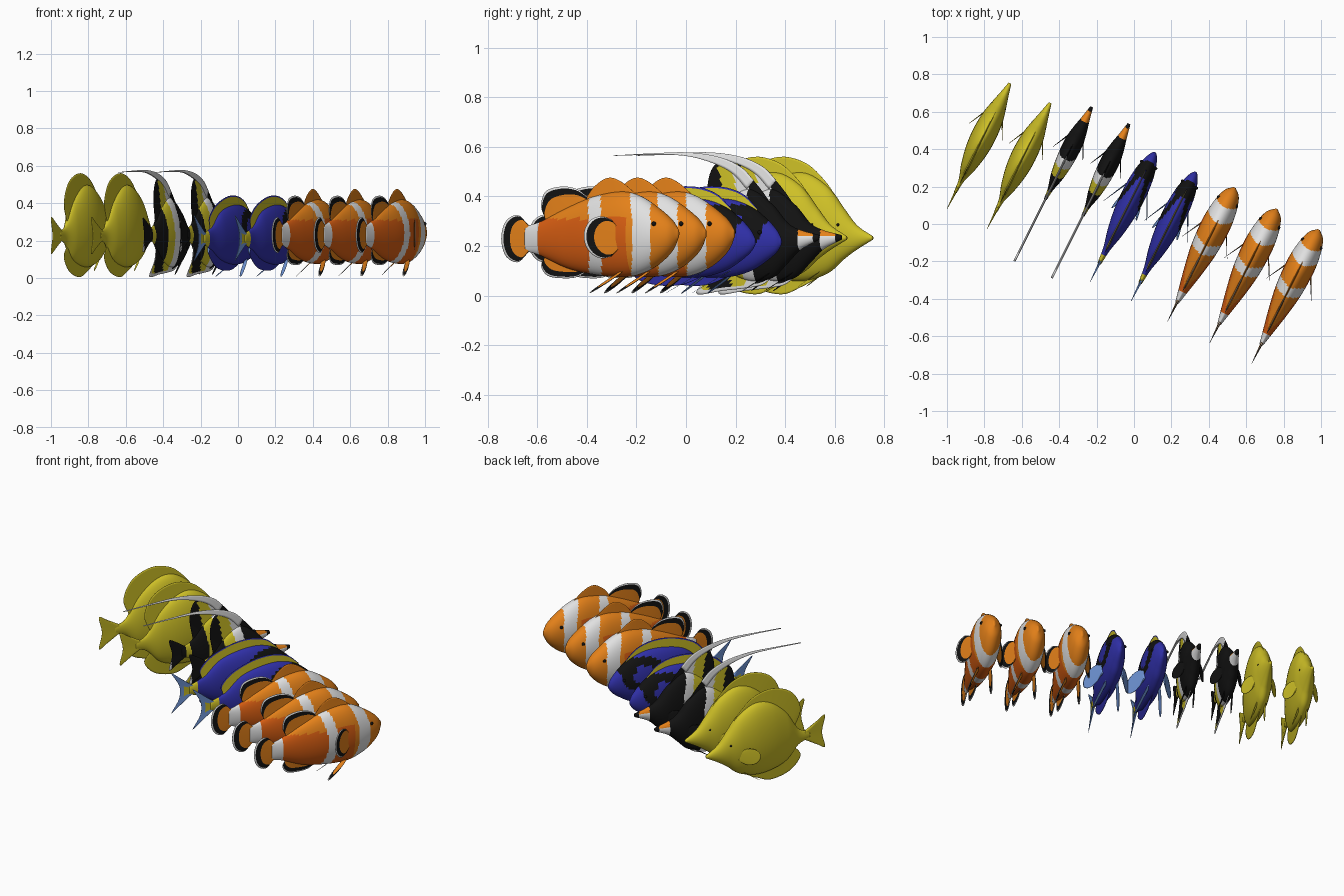
import bpy, bmesh, math
from mathutils import Vector, Matrix

cube = bpy.data.objects.get("Cube")
if cube:
    bpy.data.objects.remove(cube, do_unlink=True)

PALETTE = {
    "yellow": (0.62, 0.53, 0.02),
    "orange": (0.78, 0.22, 0.01),
    "deep_orange": (0.68, 0.11, 0.006),
    "blue": (0.03, 0.03, 0.40),
    "light_blue": (0.17, 0.32, 0.72),
    "white": (0.75, 0.75, 0.75),
    "black": (0.006, 0.006, 0.006),
}
MATERIALS = {}
for name, rgb in PALETTE.items():
    mat = bpy.data.materials.new(name)
    mat.use_nodes = True
    mat.diffuse_color = (*rgb, 1)
    mat.node_tree.nodes["Principled BSDF"].inputs["Base Color"].default_value = (*rgb, 1)
    MATERIALS[name] = mat


def smooth_path(points, count):
    """Catmull-Rom samples through points of any dimension."""
    pts = [Vector(p) for p in points]
    pts = [pts[0] * 2 - pts[1]] + pts + [pts[-1] * 2 - pts[-2]]
    spans = len(pts) - 3
    result = []
    for i in range(count + 1):
        pos = i / count * spans
        k = min(int(pos), spans - 1)
        t = pos - k
        a, b, c, d = pts[k:k + 4]
        result.append((b * 2 + (c - a) * t + (a * 2 - b * 5 + c * 4 - d) * t * t
                       + (b * 3 - a - c * 3 + d) * t ** 3) / 2)
    return result


def skin(name, rings, depth, colour):
    """Closed tube through rings; each face is coloured by colour(x, z, depth)."""
    bm = bmesh.new()
    loops = [[bm.verts.new(p) for p in ring] for ring in rings]
    n = len(loops[0])
    faces = []
    for a, b in zip(loops, loops[1:]):
        for j in range(n):
            k = (j + 1) % n
            faces.append((bm.faces.new((a[j], a[k], b[k], b[j])), depth[j]))
    faces += [(bm.faces.new(loops[0]), 0), (bm.faces.new(loops[-1]), 0)]
    used = []
    for face, t in faces:
        c = face.calc_center_median()
        key = colour(c.x, c.z, t)
        if key not in used:
            used.append(key)
        face.material_index = used.index(key)
        face.smooth = True
    bmesh.ops.recalc_face_normals(bm, faces=bm.faces)
    mesh = bpy.data.meshes.new(name)
    bm.to_mesh(mesh)
    bm.free()
    for key in used:
        mesh.materials.append(MATERIALS[key])
    return name, mesh


def body(rows, colour, sides=44):
    """Elliptical sections from rows of (x, top, bottom, half width)."""
    rings = []
    for x, top, bottom, w in smooth_path(rows, 110):
        angles = [math.tau * j / sides for j in range(sides)]
        rings.append([(x, w * math.cos(a),
                       (top + bottom) / 2 + (top - bottom) / 2 * math.sin(a)) for a in angles])
    return skin("body", rings, [0] * sides, colour)


def fin(name, base, outer, colour, thick=0.007, steps=14):
    """Thin blade lofted from a base line to an outer edge."""
    flat = lambda pts: [p if len(p) == 3 else (p[0], 0, p[1]) for p in pts]
    ts = [i / steps for i in range(steps + 1)]
    side = Vector((0, 1, 0))
    rings = []
    for a, b in zip(smooth_path(flat(base), 28), smooth_path(flat(outer), 28)):
        half = [(a.lerp(b, t), side * (thick * (1 - t) + 0.001)) for t in ts]
        rings.append([p + o for p, o in half] + [p - o for p, o in reversed(half)])
    mids = [t + 0.5 / steps for t in ts[:-1]]
    return skin(name, rings, mids + [1] + mids[::-1] + [0], colour)


def paired(name, root, tip, spread, colour):
    """Paddle fin on both sides of the body."""
    parts = []
    for label, s in (("left", 1), ("right", -1)):
        flip = lambda p: Vector((p[0], p[1] * s, p[2]))
        r, t, w = flip(root), flip(tip), flip(spread)
        outer = []
        for i in range(9):
            a = math.radians(-120 + 30 * i)
            outer.append(r.lerp(t, 0.5 + 0.5 * math.cos(a)) + w * math.sin(a))
        parts.append(fin(label + "_" + name, [r - w * 0.4, r + w * 0.4], outer, colour, 0.004))
    return parts


def eyes(x, y, z, r):
    """A pair of small dark beads in one mesh."""
    bm = bmesh.new()
    for s in (1, -1):
        bmesh.ops.create_uvsphere(bm, u_segments=16, v_segments=8, radius=r,
                                  matrix=Matrix.Translation((x, y * s, z)))
    for face in bm.faces:
        face.smooth = True
    mesh = bpy.data.meshes.new("eyes")
    bm.to_mesh(mesh)
    bm.free()
    mesh.materials.append(MATERIALS["black"])
    return "eyes", mesh


def plain(key):
    return lambda x, z, t: key


def rimmed(x, z, t):
    return "white" if t > 0.95 else "black" if t > 0.72 else "orange"


# Orange fish: three white bands, fins edged black and white
def clown_skin(x, z, t):
    bulge = 0.04 * (1 - ((z - 0.24) / 0.17) ** 2)
    if x < 0.175 or 0.395 < x - bulge < 0.455 or 0.59 < x - bulge < 0.665:
        return "white"
    return "deep_orange" if x < 0.6 and z < 0.31 else "orange"


clownfish = [
    body([(.11, .28, .18, .010), (.18, .30, .16, .025), (.30, .355, .11, .05),
          (.42, .40, .085, .07), (.54, .42, .075, .078), (.62, .405, .085, .076),
          (.70, .36, .12, .064), (.765, .31, .175, .042), (.8, .265, .235, .006)], clown_skin),
    fin("tail_fin", [(.14, .27), (.14, .19)],
        [(.125, .28), (.075, .325), (.02, .30), (0, .23), (.02, .16), (.075, .135), (.125, .18)], rimmed),
    fin("rear_dorsal_fin", [(.2, .27), (.40, .36)],
        [(.2, .31), (.18, .36), (.2, .42), (.27, .44), (.34, .43), (.40, .39)], rimmed),
    fin("front_dorsal_fin", [(.36, .34), (.60, .38)],
        [(.38, .39), (.42, .44), (.48, .475), (.54, .46), (.62, .40)], plain("orange")),
    fin("anal_fin", [(.2, .19), (.38, .14)],
        [(.2, .16), (.18, .12), (.21, .08), (.28, .07), (.34, .075), (.39, .10)], rimmed),
    *paired("pectoral_fin", (.57, .065, .23), (.44, .135, .24), (0, 0, .085), rimmed),
    *paired("pelvic_fin", (.56, .03, .10), (.44, .07, .012), (.035, 0, .015), rimmed),
    eyes(.715, .054, .29, .009)]


# Yellow disc-shaped fish
yellow = plain("yellow")
yellow_tang = [
    body([(.10, .25, .205, .008), (.17, .28, .18, .015), (.25, .40, .10, .04),
          (.35, .48, .065, .06), (.45, .495, .06, .066), (.55, .44, .09, .058),
          (.62, .355, .145, .042), (.68, .285, .185, .026), (.752, .24, .225, .008)], yellow),
    fin("tail_fin", [(.13, .25), (.13, .205)],
        [(.12, .26), (.05, .30), (0, .325), (.02, .225), (0, .13), (.05, .155), (.12, .195)], yellow),
    fin("dorsal_fin", [(.2, .26), (.35, .42), (.6, .34)],
        [(.19, .30), (.155, .40), (.21, .51), (.33, .56), (.45, .535), (.54, .46), (.6, .38)], yellow),
    fin("anal_fin", [(.2, .2), (.35, .12), (.56, .15)],
        [(.19, .17), (.155, .11), (.22, .035), (.34, .005), (.43, .035), (.5, .07), (.56, .11)], yellow),
    *paired("pectoral_fin", (.57, .045, .21), (.46, .10, .21), (0, 0, .05), yellow),
    *paired("pelvic_fin", (.53, .02, .10), (.44, .04, .04), (.02, 0, .012), yellow),
    eyes(.615, .037, .285, .007)]


# Banded fish with a long trailing dorsal streamer
def idol_skin(x, z, t):
    s = x + 0.2 * max(0, z - 0.24)
    if s > 0.55:
        return "black" if s > 0.61 else "orange" if z > 0.24 else "white"
    for limit, key in ((0.015, "white"), (0.105, "black"), (0.135, "yellow"),
                       (0.235, "black"), (0.30, "yellow"), (0.355, "white")):
        if s < limit:
            return key
    return "black"


def idol_anal(x, z, t):
    return "white" if t > 0.85 else idol_skin(x, z, t)


idol = [
    body([(.08, .265, .2, .008), (.14, .29, .18, .015), (.22, .38, .10, .035),
          (.32, .43, .06, .048), (.42, .37, .07, .05), (.49, .295, .13, .04),
          (.55, .265, .185, .026), (.633, .245, .225, .008)], idol_skin),
    fin("tail_fin", [(.11, .26), (.11, .205)],
        [(.1, .265), (.05, .30), (0, .32), (.02, .23), (0, .14), (.05, .165), (.1, .2)], idol_skin),
    fin("dorsal_fin", [(.16, .26), (.30, .37), (.46, .28)],
        [(.15, .30), (.13, .42), (.15, .51), (.2, .54), (.28, .515), (.37, .43), (.46, .31)], idol_skin),
    fin("dorsal_streamer", [(.31, .43), (.25, .49), (.17, .53), (.04, .563), (-.12, .568), (-.29, .564)],
        [(.34, .465), (.28, .52), (.18, .56), (.04, .578), (-.12, .574), (-.29, .566)],
        plain("white"), 0.005, 4),
    fin("anal_fin", [(.16, .2), (.30, .12), (.44, .13)],
        [(.16, .17), (.14, .09), (.08, .008), (.2, .02), (.3, .03), (.38, .045), (.44, .09)], idol_anal),
    *paired("pectoral_fin", (.45, .04, .2), (.35, .09, .19), (0, 0, .045), plain("black")),
    *paired("pelvic_fin", (.42, .02, .09), (.31, .04, .02), (.02, 0, .01), plain("black"))]


# Blue fish: dark loop behind the eye, yellow dorsal fin, pale side fins
def blue_skin(x, z, t):
    loop = math.hypot((x - 0.58) / 0.10, (z - 0.27) / 0.075)
    dark = 0.7 < loop < 1.3 or (0.62 < x < 0.72 and z > 0.29)
    return "black" if dark else "yellow" if x < 0.16 else "blue"


def blue_tail(x, z, t):
    return "yellow" if t < 0.7 and abs(z - 0.21) < 0.02 + 0.2 * (0.12 - x) else "light_blue"


pale = plain("light_blue")
blue_tang = [
    body([(.11, .235, .185, .010), (.2, .27, .15, .02), (.3, .35, .10, .043),
          (.42, .385, .075, .06), (.54, .39, .075, .064), (.64, .36, .10, .056),
          (.71, .31, .14, .04), (.755, .265, .175, .022), (.776, .23, .205, .006)], blue_skin),
    fin("tail_fin", [(.14, .235), (.14, .185)],
        [(.12, .24), (.06, .29), (0, .335), (.045, .26), (.055, .21), (.045, .16), (0, .09),
         (.06, .14), (.12, .18)], blue_tail),
    fin("dorsal_fin", [(.2, .24), (.42, .34), (.66, .31)],
        [(.19, .27), (.18, .32), (.25, .385), (.38, .432), (.5, .44), (.6, .412), (.67, .35)],
        lambda x, z, t: "blue" if t > 0.94 else "yellow"),
    fin("anal_fin", [(.2, .18), (.36, .12), (.52, .11)],
        [(.19, .16), (.18, .12), (.26, .06), (.36, .04), (.45, .045), (.52, .07)], plain("blue")),
    *paired("pectoral_fin", (.57, .055, .17), (.42, .13, .15), (0, 0, .06), pale),
    *paired("pelvic_fin", (.56, .03, .10), (.41, .075, .01), (.03, 0, .015), pale),
    eyes(.70, .043, .255, .008)]


# The school, placed by tail tip
SCHOOL = [
    ("yellow_tang", yellow_tang, [(-1.0, 0.08), (-0.785, -0.025)]),
    ("banded_fish", idol, [(-0.51, 0.06), (-0.31, -0.03)]),
    ("blue_tang", blue_tang, [(-0.235, -0.31), (-0.017, -0.415)]),
    ("clownfish", clownfish, [(0.18, -0.52), (0.405, -0.635), (0.63, -0.745)]),
]
for species, parts, spots in SCHOOL:
    for number, (x, y) in enumerate(spots, 1):
        for part, mesh in parts:
            obj = bpy.data.objects.new(f"{species}_{number}_{part}", mesh)
            bpy.context.collection.objects.link(obj)
            obj.location = (x, y, 0)
            obj.rotation_euler.z = math.radians(63.4)
